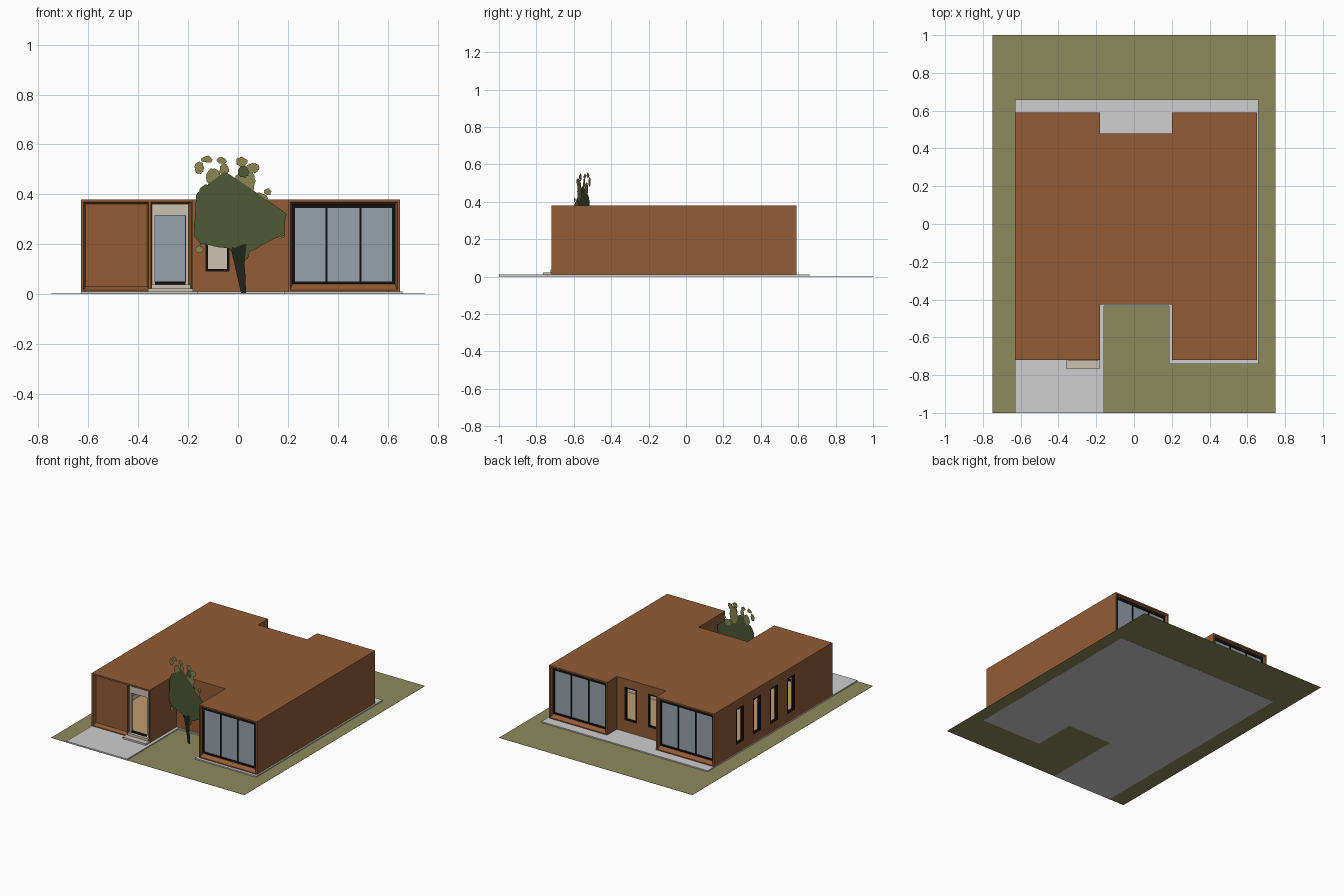
import bpy, bmesh, math, random

if "Cube" in bpy.data.objects:
    bpy.data.objects.remove(bpy.data.objects["Cube"])
random.seed(4)

def mat(name, r, g, b):
    m = bpy.data.materials.new(name)
    m.diffuse_color = (r, g, b, 1)
    m.use_nodes = True
    m.node_tree.nodes["Principled BSDF"].inputs["Base Color"].default_value = m.diffuse_color
    return m

BROWN = mat("brown_cladding", .29, .107, .036)
GRASS = mat("grass_green", .27, .26, .107)
PAVE = mat("paving_grey", .62, .62, .62)
GLASS = mat("glass_blue_grey", .31, .355, .42)
BLACK = mat("black_frame", .006, .006, .006)
BEIGE = mat("beige_plaster", .60, .54, .45)
TAN = mat("tan_floor", .52, .33, .16)
LEAF = mat("dark_leaf", .075, .098, .035)
OLIVE = mat("olive_leaf", .25, .24, .085)
BARK = mat("dark_bark", .015, .018, .01)

def finish(name, bm, *mats):
    bmesh.ops.recalc_face_normals(bm, faces=bm.faces)
    me = bpy.data.meshes.new(name)
    bm.to_mesh(me)
    bm.free()
    for m in mats:
        me.materials.append(m)
    ob = bpy.data.objects.new(name, me)
    bpy.context.collection.objects.link(ob)
    return ob

def add_loft(bm, ring_a, ring_b, index=0):
    """Closed solid between two rings of equal length."""
    a = [bm.verts.new(p) for p in ring_a]
    b = [bm.verts.new(p) for p in ring_b]
    fs = [bm.faces.new(a), bm.faces.new(b)]
    for i in range(len(a)):
        j = (i + 1) % len(a)
        fs.append(bm.faces.new((a[i], a[j], b[j], b[i])))
    for f in fs:
        f.material_index = index

def prism(name, poly, z0, z1, *mats):
    bm = bmesh.new()
    add_loft(bm, [(x, y, z0) for x, y in poly], [(x, y, z1) for x, y in poly])
    return finish(name, bm, *mats)

def rect(x0, x1, y0, y1):
    return [(x0, y0), (x1, y0), (x1, y1), (x0, y1)]

def box(name, x0, x1, y0, y1, z0, z1, m):
    return prism(name, rect(x0, x1, y0, y1), z0, z1, m)

# Site: lawn and paving
prism("lawn", rect(-.75, .75, -1, 1), .001, .002, GRASS)
prism("paving", [(-.63, -1), (-.16, -1), (-.16, -.435), (.185, -.435), (.185, -.74),
                 (.66, -.74), (.66, .66), (-.63, .66)], 0, .01, PAVE)

# House footprint, shrunk by t for the room inside
X0, X1, Y0, Y1, NX0, NX1, NF, NB = -.63, .65, -.72, .59, -.18, .20, -.425, .48
T = .03

def footprint(t):
    l, r, a, b = X0 + t, X1 - t, NX0 - t, NX1 + t
    return [(l, Y0 + t), (a, Y0 + t), (a, NF + t), (b, NF + t), (b, Y0 + t), (r, Y0 + t),
            (r, Y1 - t), (b, Y1 - t), (b, NB - t), (a, NB - t), (a, Y1 - t), (l, Y1 - t)]

house = prism("house_shell", footprint(0), .008, .38, BROWN, BEIGE, TAN)

def cut(cutter):
    mod = house.modifiers.new("cut", 'BOOLEAN')
    mod.operation, mod.solver, mod.object = 'DIFFERENCE', 'EXACT', cutter
    bpy.context.view_layer.objects.active = house
    bpy.ops.object.modifier_apply(modifier=mod.name)
    bpy.data.objects.remove(cutter)

def splay(outer, inner, y, sign):
    """Splayed opening through a wall at y; sign is the way into the house."""
    def ring(r, yy):
        return [(x, yy, z) for x, z in rect(*r)]
    bm = bmesh.new()
    add_loft(bm, ring(outer, y - sign * .001), ring(inner, y + sign * .034))
    cut(finish("cutter", bm))

def window(name, axis, plane, u0, u1, z0, z1, panes=1, bar=.01, top=.01, glass=True):
    """Framed window; axis 'y' runs along x, axis 'x' runs along y."""
    bm = bmesh.new()
    def slab(a0, a1, b0, b1, d, idx):
        def ring(p):
            return [(u, p, z) if axis == 'y' else (p, u, z) for u, z in rect(a0, a1, b0, b1)]
        add_loft(bm, ring(plane - d), ring(plane + d), idx)
    slab(u0, u1, z0, z0 + bar, .008, 0)
    slab(u0, u1, z1 - top, z1, .008, 0)
    for i in range(panes + 1):
        w = bar if i in (0, panes) else bar * .7
        c = u0 + w / 2 + (u1 - u0 - w) * i / panes
        slab(c - w / 2, c + w / 2, z0 + bar, z1 - top, .008, 0)
    if glass:
        slab(u0 + bar, u1 - bar, z0 + bar, z1 - top, .002, 1)
    return finish(name, bm, BLACK, GLASS)

# Hollow room
cut(prism("cutter", footprint(T), .04, .362))

# Big glazed wing ends: front right, back right, back left
for name, a, b, y, s in (("front_right", NX1, X1, Y0, 1), ("back_right", NX1, X1, Y1, -1),
                         ("back_left", X0, NX0, Y1, -1)):
    splay((a + .011, b - .011, .016, .37), (a + .018, b - .022, .042, .36), y, s)
    window(name + "_window", 'y', y + s * .024, a + .017, b - .021, .04, .362, 3, .011, .016)

# Garage bay: splayed recess with plain panel
splay((-.619, -.358, .016, .37), (-.606, -.368, .036, .358), Y0, 1)
box("garage_panel", -.612, -.362, Y0 + .02, Y0 + T + .004, .03, .362, BROWN)

# Entrance bay: jambs, transom and steps
splay((-.35, -.187, .02, .37), (-.342, -.2, .036, .36), Y0, 1)
for i, x in enumerate((-.345, -.21)):
    box("door_jamb_%d" % i, x, x + .012, Y0 + .012, Y0 + .034, .03, .36, BEIGE)
box("door_transom", -.345, -.198, Y0 + .012, Y0 + .034, .315, .362, BEIGE)
box("door_threshold", -.333, -.21, Y0 + .015, Y0 + .03, .036, .047, BLACK)
box("lower_step", -.36, -.18, -.765, Y0 + .002, .005, .022, BEIGE)
box("upper_step", -.347, -.19, Y0 - .005, Y0 + .03, .02, .038, BEIGE)

# Small open windows in the courtyard walls
for name, y, u in (("courtyard_window", NF, -.13), ("back_window_a", NB, .045),
                   ("back_window_b", NB, -.135)):
    cut(box("cutter", u, u + .095, y - .05, y + .05, .09, .325, None))
    s = 1 if y < 0 else -1
    window(name, 'y', y + s * .008, u, u + .095, .09, .325, glass=False)

# Four windows along the left side
for i in range(4):
    y = .257 - i * .188
    cut(box("cutter", X0 - .05, X0 + .05, y, y + .09, .07, .32, None))
    window("side_window_%d" % i, 'x', X0 + .008, y, y + .09, .07, .32, glass=False)

# Plaster inside walls and tan floor, chosen by position and direction
def in_room(c, t):
    if not (X0 + t < c.x < X1 - t and Y0 + t < c.y < Y1 - t and .035 < c.z < .365):
        return False
    return not (NX0 - t < c.x < NX1 + t and (c.y < NF + t or c.y > NB - t))

for p in house.data.polygons:
    p.material_index = 0
    if in_room(p.center, T - .002):
        p.material_index = 2 if p.normal.z > .5 else 1

# Inside partition
box("partition", -.2, X1 - T, .02, .035, .04, .362, BEIGE)

# Tree: flat upright cards, turned slightly off the front
def card(name, pts, offset, m):
    bm = bmesh.new()
    bm.faces.new([bm.verts.new((u, -.565 - .3 * u + offset, z)) for u, z in pts])
    bmesh.ops.triangulate(bm, faces=bm.faces)
    return finish(name, bm, m)

def jagged(pts, amount, steps=6):
    out = []
    for i, (u, z) in enumerate(pts):
        u2, z2 = pts[(i + 1) % len(pts)]
        for k in range(steps):
            f = k / steps
            out.append((u + (u2 - u) * f + random.uniform(-amount, amount),
                        z + (z2 - z) * f + random.uniform(-amount, amount)))
    return out

def blob(u, z, ru, rz, n=9):
    return [(u + ru * math.cos(math.tau * i / n), z + rz * math.sin(math.tau * i / n))
            for i in range(n)]

crown = [(-.172, .235), (-.15, .20), (-.10, .195), (-.04, .185), (-.005, .155), (.03, .135),
         (.045, .165), (.08, .185), (.105, .215), (.14, .225), (.19, .235), (.175, .28),
         (.195, .325), (.14, .335), (.09, .355), (.06, .385), (.02, .42), (-.01, .465),
         (-.05, .49), (-.09, .455), (-.13, .44), (-.165, .405), (-.172, .32)]
card("leaf_crown", jagged(crown, .005), 0, LEAF)

olive = [(-.155, .505, .02, .025), (-.125, .54, .022, .014), (-.10, .47, .03, .035),
         (-.065, .535, .02, .012), (-.055, .50, .018, .025), (.03, .455, .04, .06),
         (.015, .53, .022, .02), (.06, .505, .025, .02), (.085, .385, .035, .022),
         (.12, .41, .014, .012), (-.155, .18, .016, .014), (.17, .235, .02, .012)]
for i, (u, z, ru, rz) in enumerate(olive):
    card("olive_leaves_%d" % i, jagged(blob(u, z, ru, rz), .003, 4), .003 + .0003 * i, OLIVE)
card("upper_leaf_tuft", jagged(blob(.022, .49, .022, .024), .003, 3), -.002, LEAF)

card("trunk", [(.012, .005), (.032, .005), (.03, .07), (.026, .12), (.034, .2), (.022, .2),
               (.016, .14), (-.02, .19), (-.028, .18), (.01, .12), (.015, .07)], -.003, BARK)
